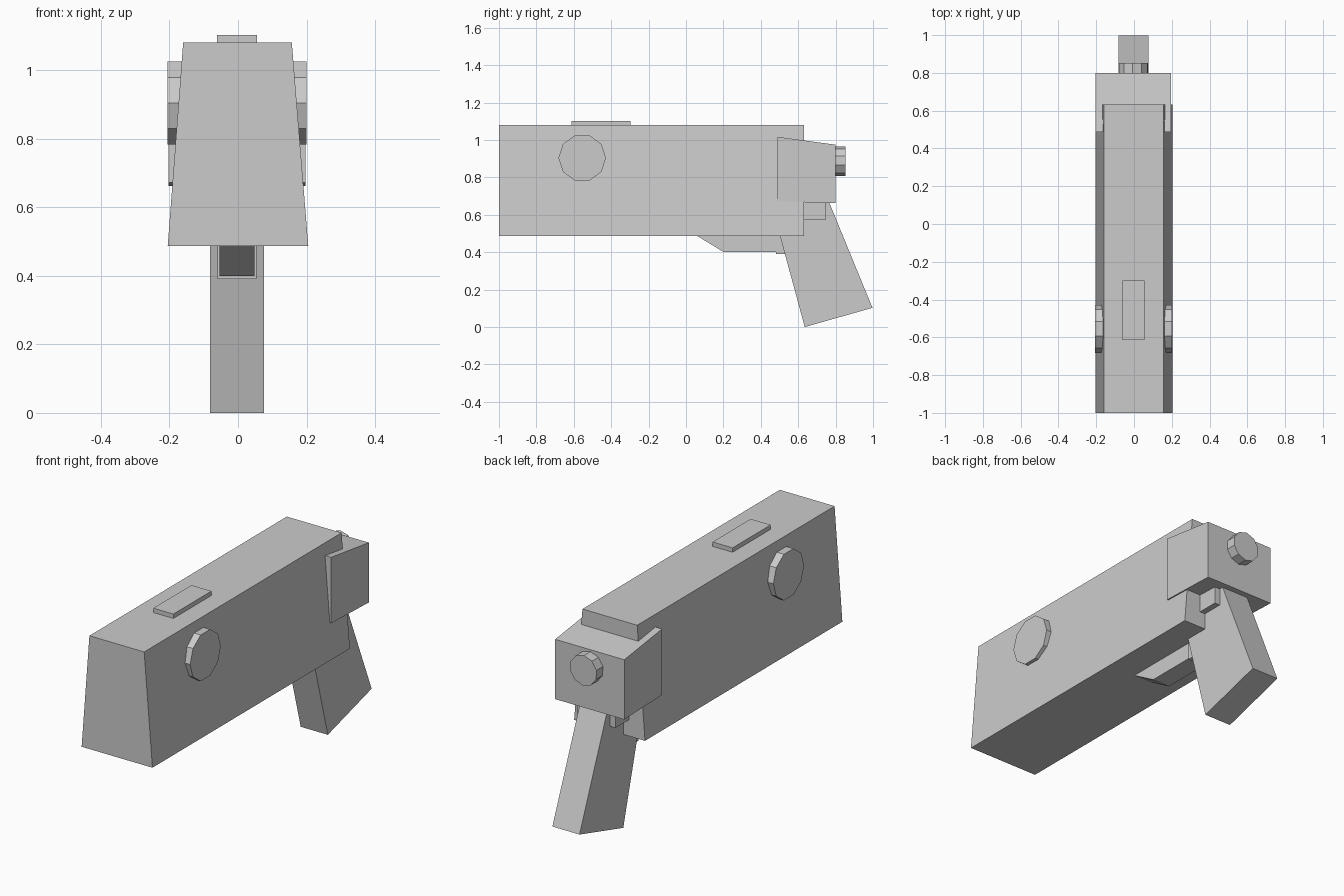
import bpy, bmesh, math

if "Cube" in bpy.data.objects:
    bpy.data.objects.remove(bpy.data.objects["Cube"])

OFF = -0.003  # fittings sit slightly off the body's centre line


def finish(name, bm):
    bmesh.ops.recalc_face_normals(bm, faces=bm.faces)
    me = bpy.data.meshes.new(name)
    bm.to_mesh(me)
    bm.free()
    ob = bpy.data.objects.new(name, me)
    bpy.context.collection.objects.link(ob)
    return ob


def prism(name, ring_a, ring_b):
    """Closed solid joining two matching outlines."""
    bm = bmesh.new()
    a = [bm.verts.new(p) for p in ring_a]
    b = [bm.verts.new(p) for p in ring_b]
    bm.faces.new(a)
    bm.faces.new(b)
    n = len(a)
    for i in range(n):
        j = (i + 1) % n
        bm.faces.new((a[i], a[j], b[j], b[i]))
    return finish(name, bm)


def side_profile(name, half, pts, x=OFF):
    """Extrude a (y, z) outline sideways."""
    return prism(name, [(x - half, y, z) for y, z in pts],
                 [(x + half, y, z) for y, z in pts])


def front_profile(name, pts, y0, y1):
    """Extrude an (x, z) outline from front to back."""
    return prism(name, [(x, y0, z) for x, z in pts],
                 [(x, y1, z) for x, z in pts])


def rect(y0, y1, z0, z1):
    return [(y0, z0), (y1, z0), (y1, z1), (y0, z1)]


def decagon(u, v, r, start=0):
    return [(u + r * math.cos(math.radians(start + 36 * i)),
             v + r * math.sin(math.radians(start + 36 * i))) for i in range(10)]


# Tapered main body
front_profile("body", [(-0.205, 0.487), (0.205, 0.487), (0.157, 1.08), (-0.16, 1.08)], -1.0, 0.632)

# Raised plate on top
side_profile("top_plate", 0.058, rect(-0.613, -0.298, 1.06, 1.103))

# Round bosses on both sides
for label, s in (("left", -1), ("right", 1)):
    side_profile(label + "_boss", 0.04, decagon(-0.555, 0.904, 0.127), OFF + s * 0.163)

# Rear housing and its knob
side_profile("rear_housing", 0.2, [(0.488, 0.672), (0.8, 0.662), (0.8, 0.975), (0.488, 1.017)])
front_profile("rear_knob", decagon(OFF, 0.886, 0.079, 21), 0.78, 0.853)

# Raked grip with a cross bar behind the body
side_profile("grip", 0.0785, [(0.635, 0.0), (0.997, 0.103), (0.76, 0.68), (0.45, 0.68)])
side_profile("grip_crossbar", 0.11, rect(0.6, 0.745, 0.573, 0.68))

# Wedge under the body and its collar at the grip
side_profile("under_wedge", 0.051, [(0.055, 0.49), (0.203, 0.4), (0.54, 0.4), (0.54, 0.5), (0.055, 0.5)])
side_profile("wedge_collar", 0.057, rect(0.48, 0.56, 0.39, 0.5))
